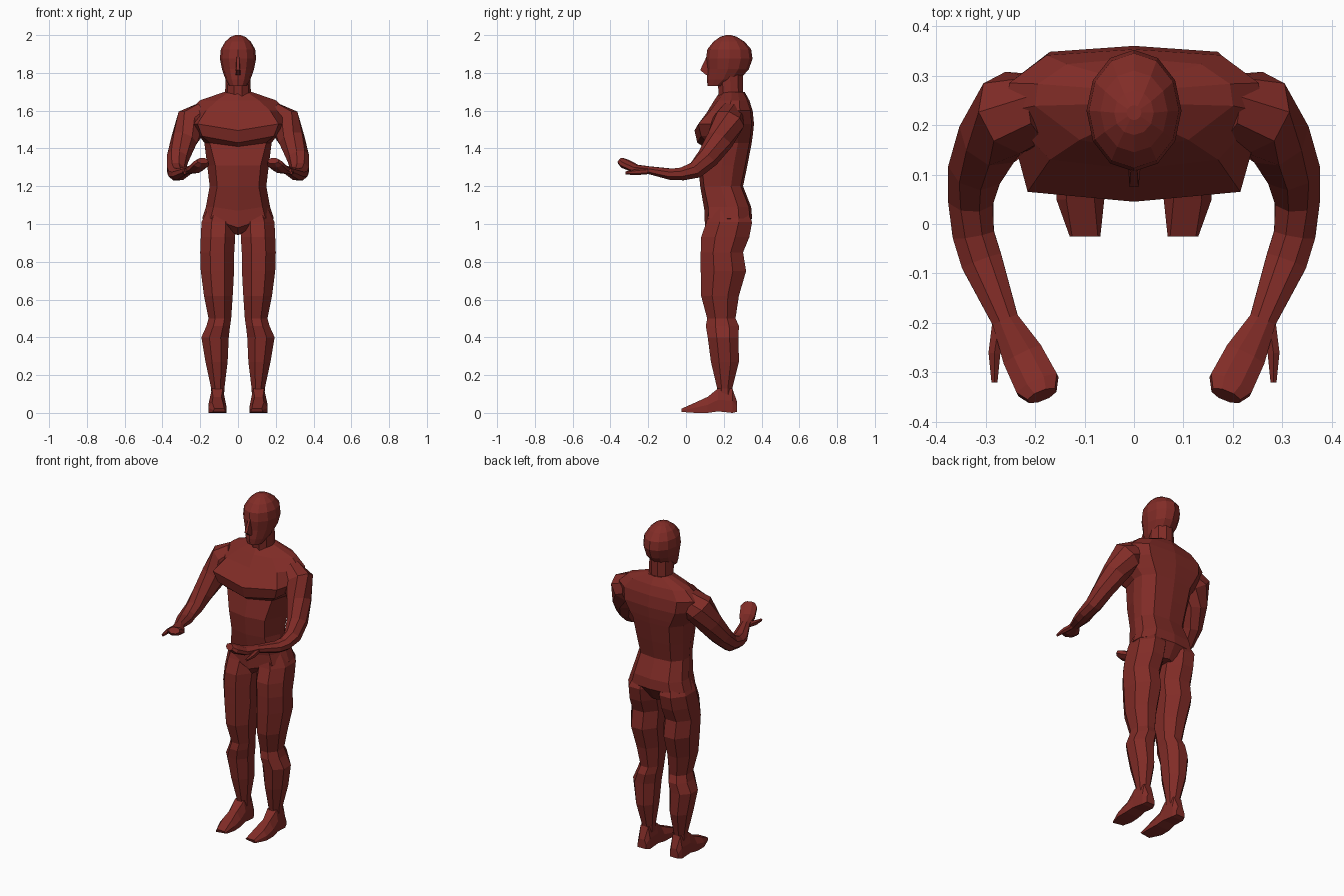
import bpy, bmesh, math
from mathutils import Vector

skin = bpy.data.materials.new("dark_red")
skin.diffuse_color = (0.22, 0.025, 0.02, 1)


def loft(name, rings, mirror=False):
    """Skin a list of equal-length point rings and cap both ends."""
    bm = bmesh.new()
    rows = [[bm.verts.new(p) for p in r] for r in rings]
    n = len(rows[0])
    for a, b in zip(rows, rows[1:]):
        for i in range(n):
            j = (i + 1) % n
            bm.faces.new((a[i], a[j], b[j], b[i]))
    bm.faces.new(rows[0])
    bm.faces.new(rows[-1])
    bmesh.ops.recalc_face_normals(bm, faces=bm.faces)
    me = bpy.data.meshes.new(name)
    bm.to_mesh(me)
    bm.free()
    me.materials.append(skin)
    ob = bpy.data.objects.new(name, me)
    bpy.context.collection.objects.link(ob)
    if mirror:
        ob.modifiers.new("mirror", 'MIRROR').use_mirror_merge = False
    return ob


def oval(n, flat=True):
    """Unit n-gon; flat puts sides rather than corners on the axes."""
    off, s = (math.pi / n, 1 / math.cos(math.pi / n)) if flat else (0, 1)
    return [(s * math.cos(off + 2 * math.pi * i / n),
             s * math.sin(off + 2 * math.pi * i / n)) for i in range(n)]


def level_ring(z, x0, x1, y0, y1, n=8, flat=True):
    return [((x0 + x1) / 2 + c * (x1 - x0) / 2, (y0 + y1) / 2 + s * (y1 - y0) / 2, z)
            for c, s in oval(n, flat)]


def tube(name, path, n=8):
    """Tube along (x, y, z, half width, half thickness) stations."""
    pts = [Vector(p[:3]) for p in path]
    rings = []
    for i, p in enumerate(pts):
        t = (pts[min(i + 1, len(pts) - 1)] - pts[max(i - 1, 0)]).normalized()
        side = t.cross(Vector((0, 0, 1))).normalized()
        up = side.cross(t)
        rings.append([p + side * c * path[i][3] + up * s * path[i][4] for c, s in oval(n)])
    return loft(name, rings, True)


# Torso: z, half width, front width, front y, back y, centre-front drop
torso = [(0.95, .05, .02, .13, .30, .01), (1.03, .19, .145, .10, .35, .05),
         (1.09, .17, .13, .098, .345, .02), (1.20, .15, .11, .075, .302, 0),
         (1.31, .163, .12, .065, .325, 0), (1.43, .178, .15, .09, .348, .02),
         (1.465, .205, .19, .06, .353, .035), (1.53, .25, .215, .045, .36, .035),
         (1.60, .26, .17, .11, .353, .01), (1.655, .20, .11, .15, .335, 0),
         (1.70, .07, .045, .18, .31, 0)]
rings = []
for z, w, wf, yf, yb, drop in torso:
    half = [(0, yf, z - drop), (wf, yf + .02, z), (w, yf + .48 * (yb - yf), z),
            (w * .97, yf + .72 * (yb - yf), z), (w * .68, yb - .012, z), (0, yb, z)]
    rings.append(half + [(-x, y, h) for x, y, h in half[-2:0:-1]])
loft("torso", rings)

# Neck and head: z, half width, front y, back y
neck = [(1.62, .075, .17, .33), (1.69, .068, .17, .305), (1.79, .066, .16, .305)]
loft("neck", [level_ring(z, -w, w, f, b, 10, False) for z, w, f, b in neck])
head = [(1.73, .045, .115, .21), (1.765, .066, .11, .285), (1.82, .085, .112, .333),
        (1.875, .096, .106, .352), (1.925, .091, .113, .345),
        (1.965, .068, .145, .31), (1.99, .04, .18, .27), (2.0, .015, .21, .24)]
loft("head", [level_ring(z, -w, w, f, b, 12, False) for z, w, f, b in head])

# Nose wedge
loft("nose", [[(-w, .13, z), (-w * .7, y, z), (w * .7, y, z), (w, .13, z)]
              for z, w, y in [(1.885, .009, .108), (1.815, .013, .075), (1.79, .015, .105)]])

# Legs: z, inner x, outer x, front y, back y
leg = [(1.10, .03, .15, .13, .31), (1.01, .012, .193, .108, .35),
       (.93, .015, .197, .08, .335), (.85, .02, .20, .078, .302),
       (.75, .021, .197, .078, .318), (.62, .028, .18, .08, .28),
       (.50, .036, .156, .112, .262), (.46, .042, .167, .105, .28),
       (.40, .049, .194, .115, .278), (.27, .055, .172, .132, .28),
       (.13, .072, .142, .165, .245), (.06, .075, .14, .165, .25)]
loft("leg", [level_ring(*r) for r in leg], True)

# Feet: y, inner x, outer x, sole z, top z, top inset
foot = [(-.025, .068, .13, .005, .022, .005), (.05, .06, .157, 0, .055, .02),
        (.115, .063, .157, 0, .085, .025), (.17, .068, .15, .008, .13, .012),
        (.245, .07, .145, 0, .13, .012), (.27, .08, .135, .006, .06, .01)]
loft("foot", [[(x0, y + (.013 if y < 0 else 0), z0), (x1, y, z0), (x1, y, (z0 + z1) / 2),
               (x1 - t, y, z1), (x0 + t, y, z1), (x0, y, (z0 + z1) / 2)]
              for y, x0, x1, z0, z1, t in foot], True)

# Arm with mitten hand, and thumb
tube("arm", [(.18, .235, 1.575, .065, .07), (.245, .225, 1.54, .08, .082),
             (.285, .18, 1.445, .066, .068), (.318, .115, 1.35, .055, .055),
             (.33, .05, 1.285, .045, .045), (.325, -.02, 1.265, .042, .034),
             (.308, -.075, 1.263, .042, .03), (.26, -.195, 1.285, .027, .02),
             (.225, -.265, 1.292, .042, .022), (.195, -.325, 1.32, .045, .024),
             (.186, -.347, 1.335, .03, .018)])
tube("thumb", [(.27, -.18, 1.282, .014, .014), (.282, -.26, 1.275, .012, .014),
               (.282, -.32, 1.27, .006, .007)], 6)
